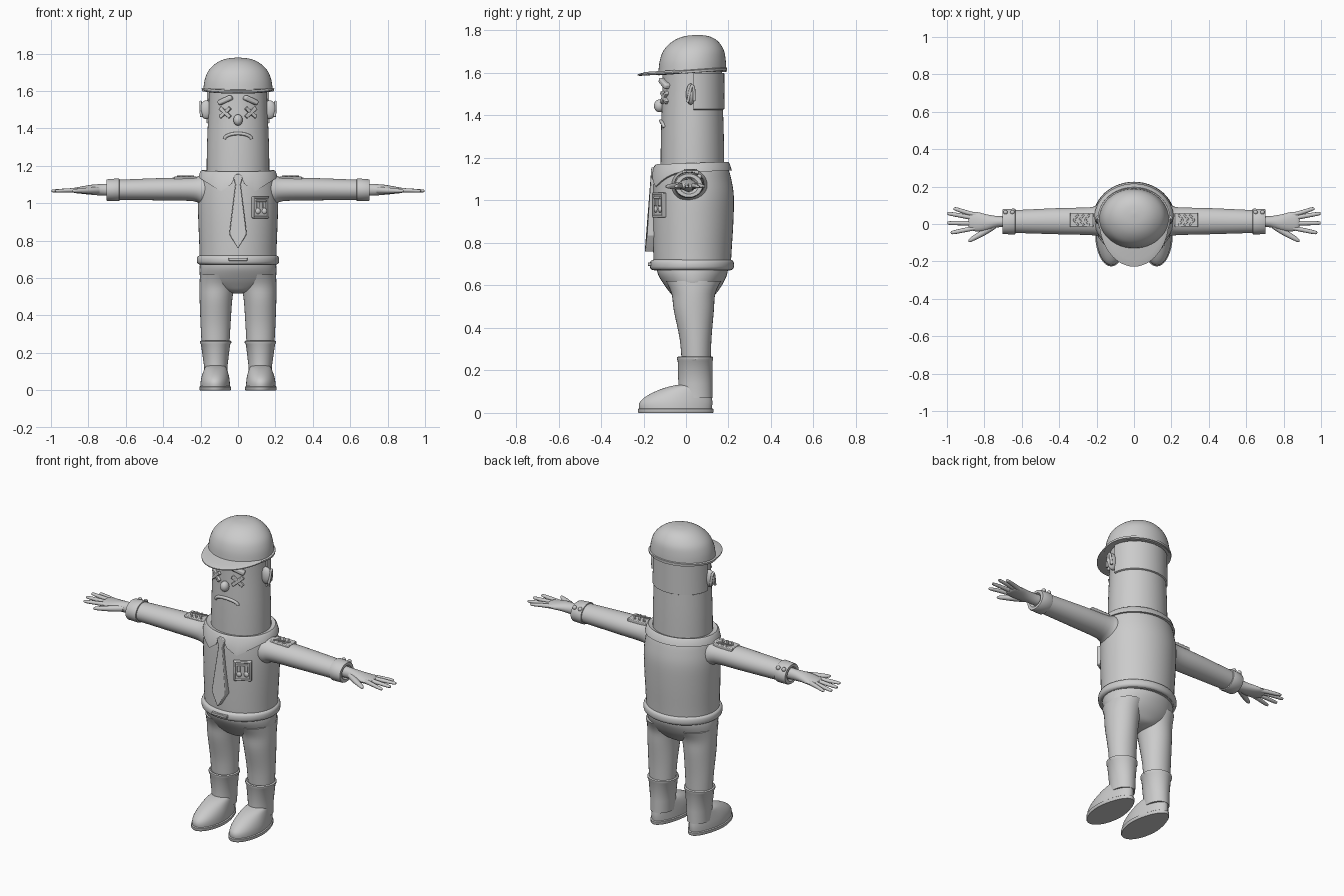
import bpy, bmesh, math
from math import sin, cos, pi, radians, sqrt
from mathutils import Vector, Matrix

cube = bpy.data.objects.get("Cube")
if cube:
    bpy.data.objects.remove(cube, do_unlink=True)

GREY = (0.6, 0.6, 0.6, 1.0)
grey = bpy.data.materials.new("plain grey")
grey.use_nodes = True
grey.diffuse_color = GREY
grey.node_tree.nodes["Principled BSDF"].inputs["Base Color"].default_value = GREY


def finish(name, bm, mirror=False, bevel=0.0, angle=40):
    bmesh.ops.recalc_face_normals(bm, faces=bm.faces)
    mesh = bpy.data.meshes.new(name)
    bm.to_mesh(mesh)
    bm.free()
    mesh.materials.append(grey)
    mesh.shade_smooth()
    mesh.set_sharp_from_angle(angle=radians(angle))
    obj = bpy.data.objects.new(name, mesh)
    bpy.context.scene.collection.objects.link(obj)
    if bevel:
        mod = obj.modifiers.new("Bevel", 'BEVEL')
        mod.width, mod.segments = bevel, 2
    if mirror:
        obj.modifiers.new("Mirror", 'MIRROR')
    return obj


def spline(rings, sub):
    """Catmull-Rom resampling of ring tuples."""
    out = []
    for i in range(len(rings) - 1):
        a, b, c, d = (rings[min(max(i + k, 0), len(rings) - 1)] for k in (-1, 0, 1, 2))
        for s in range(sub):
            t = s / sub
            out.append(tuple(0.5 * (2 * q + (r - p) * t + (2 * p - 5 * q + 4 * r - w) * t * t
                                    + (3 * q - p - 3 * r + w) * t ** 3)
                             for p, q, r, w in zip(a, b, c, d)))
    return out + [rings[-1]]


def loft(name, rings, along='z', n=32, sub=1, mirror=False, angle=40, warp=None):
    """Rings are (x, y, z, radius, radius); the section lies across the axis."""
    u, v = {'z': ('X', 'Y'), 'x': ('Y', 'Z')}[along]
    u, v = (Vector([float(k == w) for k in 'XYZ']) for w in (u, v))
    bm = bmesh.new()
    loops = []
    for x, y, z, a, b in spline(rings, sub):
        loops.append([bm.verts.new(Vector((x, y, z)) + u * a * cos(2 * pi * i / n)
                                   + v * b * sin(2 * pi * i / n)) for i in range(n)])
    for p, q in zip(loops, loops[1:]):
        for i in range(n):
            j = (i + 1) % n
            bm.faces.new((p[i], p[j], q[j], q[i]))
    bm.faces.new(loops[0])
    bm.faces.new(loops[-1])
    if warp:
        for vert in bm.verts:
            warp(vert.co)
    return finish(name, bm, mirror, angle=angle)


def plate(name, boxes, frame, mirror=False, bevel=0.003):
    """Boxes (x, z, width, height, roll, depth) standing in a common frame."""
    bm = bmesh.new()
    for x, z, w, h, roll, d in boxes:
        m = frame @ Matrix.Translation((x, 0, z)) @ Matrix.Rotation(radians(roll), 4, 'Y')
        bmesh.ops.create_cube(bm, size=1, matrix=m @ Matrix.Diagonal((w, d, h, 1)))
    return finish(name, bm, mirror, bevel)


def ball(name, centre, radii, mirror=False):
    bm = bmesh.new()
    bmesh.ops.create_uvsphere(bm, u_segments=20, v_segments=12, radius=1,
                              matrix=Matrix.Translation(centre) @ Matrix.Diagonal((*radii, 1)))
    return finish(name, bm, mirror)


def on_ellipse(x, z, rx, ry, cy=0.03):
    """Frame on the front of an upright elliptic body, facing outward."""
    k = sqrt(1 - (x / rx) ** 2)
    yaw = math.atan2(x / rx ** 2, k / ry)
    return Matrix.Translation((x, cy - ry * k, z)) @ Matrix.Rotation(yaw, 4, 'Z')


def tube(name, points, radius, mirror=False):
    bm = bmesh.new()
    prev = None
    pts = [Vector(p) for p in points]
    for i, p in enumerate(pts):
        t = (pts[min(i + 1, len(pts) - 1)] - pts[max(i - 1, 0)]).normalized()
        q = t.to_track_quat('Z', 'Y')
        ring = [bm.verts.new(p + q @ Vector((radius * cos(k * pi / 4), radius * sin(k * pi / 4), 0)))
                for k in range(8)]
        if prev:
            for k in range(8):
                bm.faces.new((prev[k], prev[k - 7], ring[k - 7], ring[k]))
        else:
            bm.faces.new(ring)
        prev = ring
    bm.faces.new(prev)
    return finish(name, bm, mirror, angle=60)


# Head, hair and cap
loft("head", [(0, .03, 1.12, .168, .15), (0, .03, 1.3, .166, .148), (0, .03, 1.5, .158, .142),
              (0, .03, 1.63, .155, .14)], n=48, sub=3)


def keep_back(co):
    co.y = max(co.y, .035)


loft("back_hair", [(0, .03, 1.425, .160, .142), (0, .03, 1.43, .168, .151),
                   (0, .03, 1.6, .165, .150)], n=64, warp=keep_back)


def tilt(co):
    co.z += (co.y - .03) * .07


loft("cap_dome", [(0, .03, 1.605, .186, .160), (0, .032, 1.66, .178, .155), (0, .037, 1.71, .157, .140),
                  (0, .044, 1.75, .115, .105), (0, .05, 1.772, .065, .06), (0, .055, 1.779, .004, .004)],
     n=48, sub=4)
loft("cap_rim", [(0, .03, 1.6, .183, .158), (0, .03, 1.601, .193, .163), (0, .03, 1.612, .194, .164),
                 (0, .03, 1.616, .184, .157)], n=48, warp=tilt)


def brim_shape(co):
    co.z += (co.y - .03) * .06
    if co.y > .03:
        co.y = .03 + (co.y - .03) * .5


loft("cap_brim", [(0, .03, 1.601, .18, .25), (0, .03, 1.604, .188, .258), (0, .03, 1.609, .188, .258),
                  (0, .03, 1.618, .17, .22)], n=48, warp=brim_shape)

# Face
HEAD = (.159, .143)
eye = on_ellipse(.068, 1.485, *HEAD)
plate("crossed_eye", [(0, 0, .078, .019, 40, .022), (0, 0, .078, .019, -40, .024)], eye, True)
plate("eyebrow", [(0, 0, .085, .028, 23, .036)], on_ellipse(.068, 1.551, *HEAD), True, .009)
ball("nose", (0, -.125, 1.445), (.025, .026, .03))
tube("mouth", [on_ellipse(.072 * cos(t * pi / 12), 1.343 + .03 * sin(t * pi / 12), .166, .148).translation
               for t in range(13)], .009)
ball("ear", (.17, .022, 1.5), (.034, .022, .05), True)
tube("ear_fold", [(.19 + .01 * sin(t * pi / 10), .02 + .019 * cos(t * pi / 10 - .2),
                   1.5 + .043 * sin(t * pi / 5 - .8)) for t in range(9)], .007, True)

# Shirt
loft("torso", [(0, .03, .67, .205, .180), (0, .03, .75, .206, .184), (0, .033, .9, .212, .190),
               (0, .035, 1.02, .215, .190), (0, .031, 1.1, .208, .182), (0, .028, 1.15, .197, .170),
               (0, .028, 1.165, .17, .15)], n=48, sub=4)
loft("waistband", [(0, .028, .672, .205, .185), (0, .028, .68, .218, .196), (0, .028, .70, .220, .198),
                   (0, .028, .716, .215, .193), (0, .028, .722, .2, .18)], n=48, sub=2)
plate("waist_buckle", [(0, 0, .1, .016, 0, .02)], Matrix.Translation((0, -.17, .7)))


def collar_shape(co):
    # lower edge dips to a point on each side of the tie
    front = co.y < .03
    if co.z < 1.16 and front:
        x = abs(co.x)
        dip = min(x / .09, max(0, (.2 - x) / .11))
        co.z += -.065 * dip + (.02 if x < .02 else 0)
    co.z += (co.y - .03) * .035


loft("collar", [(0, .028, 1.135, .198, .172), (0, .028, 1.134, .213, .188), (0, .028, 1.168, .203, .177),
                (0, .028, 1.176, .194, .169), (0, .028, 1.168, .166, .148)], n=72, warp=collar_shape)

# Tie: an outline extruded into a leaning slab
bm = bmesh.new()
half = [(.012, 1.155), (.026, 1.14), (.014, 1.10), (.047, .835), (0, .757)]
outline = half + [(-x, z) for x, z in half[-2::-1]]
front = [bm.verts.new((x, -.163 - (1.155 - z) * .06 - (.008 if x == 0 else 0), z)) for x, z in outline]
back = [bm.verts.new((x, -.13, z)) for x, z in outline]
bm.faces.new(front)
bm.faces.new(back)
for i in range(len(outline)):
    bm.faces.new((front[i - 1], front[i], back[i], back[i - 1]))
finish("tie", bm, bevel=.004)

# Chest badge with frame, ribbon bars and two medals
badge = on_ellipse(.118, .978, .213, .19, .034)
plate("badge_plate", [(0, 0, .09, .11, 0, .018)], badge, bevel=.006)
plate("badge_frame", [(s * .044, 0, .011, .115, 0, .03) for s in (-1, 1)]
      + [(0, s * .053, .095, .011, 0, .03) for s in (-1, 1)], badge, bevel=.004)
plate("badge_ribbons", [(s * .02, .018, .018, .045, 0, .032) for s in (-1, 1)]
      + [(0, .035, .06, .012, 0, .034)], badge)
for s in (-1, 1):
    ball("badge_medal", badge @ Vector((s * .02, -.008, -.02)), (.016, .01, .016))

# Sleeves, cuffs and shoulder straps
loft("sleeve", [(.1, .02, 1.07, .1, .09), (.19, .018, 1.07, .084, .08), (.24, .015, 1.075, .074, .064),
                (.4, .015, 1.075, .07, .06), (.66, .013, 1.072, .06, .053)], 'x', sub=4, mirror=True)
loft("cuff", [(.632, .013, 1.072, .055, .05), (.635, .013, 1.072, .067, .059), (.64, .013, 1.072, .069, .061),
              (.698, .013, 1.07, .067, .058), (.704, .013, 1.07, .064, .055), (.704, .013, 1.07, .045, .04),
              (.69, .013, 1.07, .03, .03)], 'x', mirror=True)
for x in (.65, .687):
    ball("cuff_button", (x, .063, 1.112), (.012, .012, .012), True)
plate("shoulder_strap", [(0, 0, .125, .022, 0, .076)], Matrix.Translation((.28, .022, 1.131)), True, .004)
bm = bmesh.new()
for i in range(3):
    for s in (-1, 1):
        m = (Matrix.Translation((.25 + i * .03, .022 + s * .014, 1.143))
             @ Matrix.Rotation(radians(-s * 50), 4, 'Z') @ Matrix.Diagonal((.038, .01, .012, 1)))
        bmesh.ops.create_cube(bm, size=1, matrix=m)
finish("strap_chevrons", bm, True, .002)

# Hands
loft("palm", [(.68, .013, 1.073, .03, .032), (.73, .012, 1.072, .030, .031), (.79, .008, 1.072, .044, .026),
              (.84, .012, 1.07, .052, .019), (.875, .015, 1.069, .046, .014), (.885, .016, 1.069, .03, .008)],
     'x', n=20, sub=3, mirror=True)
for label, y0, tx, ty in (("little", .052, .965, .08), ("ring", .03, .998, .055),
                          ("middle", .004, .998, .005), ("index", -.022, .98, -.045)):
    loft(label + "_finger", [(.84, y0 * .9, 1.07, .012, .013), (.9, y0 + (ty - y0) * .4, 1.069, .012, .011),
                             (tx - .012, ty, 1.066, .01, .008), (tx, ty, 1.066, .003, .003)],
         'x', n=12, sub=3, mirror=True)
loft("thumb", [(.74, -.005, 1.07, .02, .018), (.8, -.042, 1.068, .02, .016), (.87, -.082, 1.066, .013, .01),
               (.885, -.09, 1.066, .004, .004)], 'x', n=12, sub=3, mirror=True)

# Trousers
loft("hips", [(0, .03, .69, .2, .168), (0, .031, .65, .206, .162), (0, .034, .60, .2, .135),
              (0, .035, .56, .165, .105), (0, .035, .53, .09, .075), (0, .035, .518, .02, .03)], n=40, sub=4)
loft("trouser_leg", [(.105, .035, .62, .098, .13), (.112, .035, .56, .094, .103), (.118, .037, .48, .087, .094),
                     (.12, .045, .35, .08, .075), (.12, .048, .24, .074, .068)], sub=4, mirror=True)

# Boots
loft("boot_shaft", [(.12, .044, .07, .062, .08), (.119, .044, .14, .064, .08), (.12, .043, .245, .078, .082),
                    (.12, .043, .252, .084, .085), (.12, .043, .262, .084, .085), (.12, .043, .266, .077, .078),
                    (.12, .043, .255, .06, .06)], mirror=True)


def narrow_heel(co):
    if co.y > -.06:
        co.x = .122 + (co.x - .122) * (1 - (co.y + .06) * .9)


loft("boot_foot", [(.122, -.049, .01, .081, .17), (.122, -.048, .045, .079, .172), (.121, -.035, .075, .074, .157),
                   (.12, -.008, .105, .066, .127), (.12, .02, .125, .058, .095), (.12, .042, .135, .045, .06)],
     n=40, sub=3, mirror=True, warp=narrow_heel)
loft("boot_sole", [(.122, -.049, 0, .083, .175), (.122, -.049, .004, .086, .178), (.122, -.049, .018, .086, .178),
                   (.122, -.049, .022, .08, .17)], n=40, mirror=True, warp=narrow_heel)
